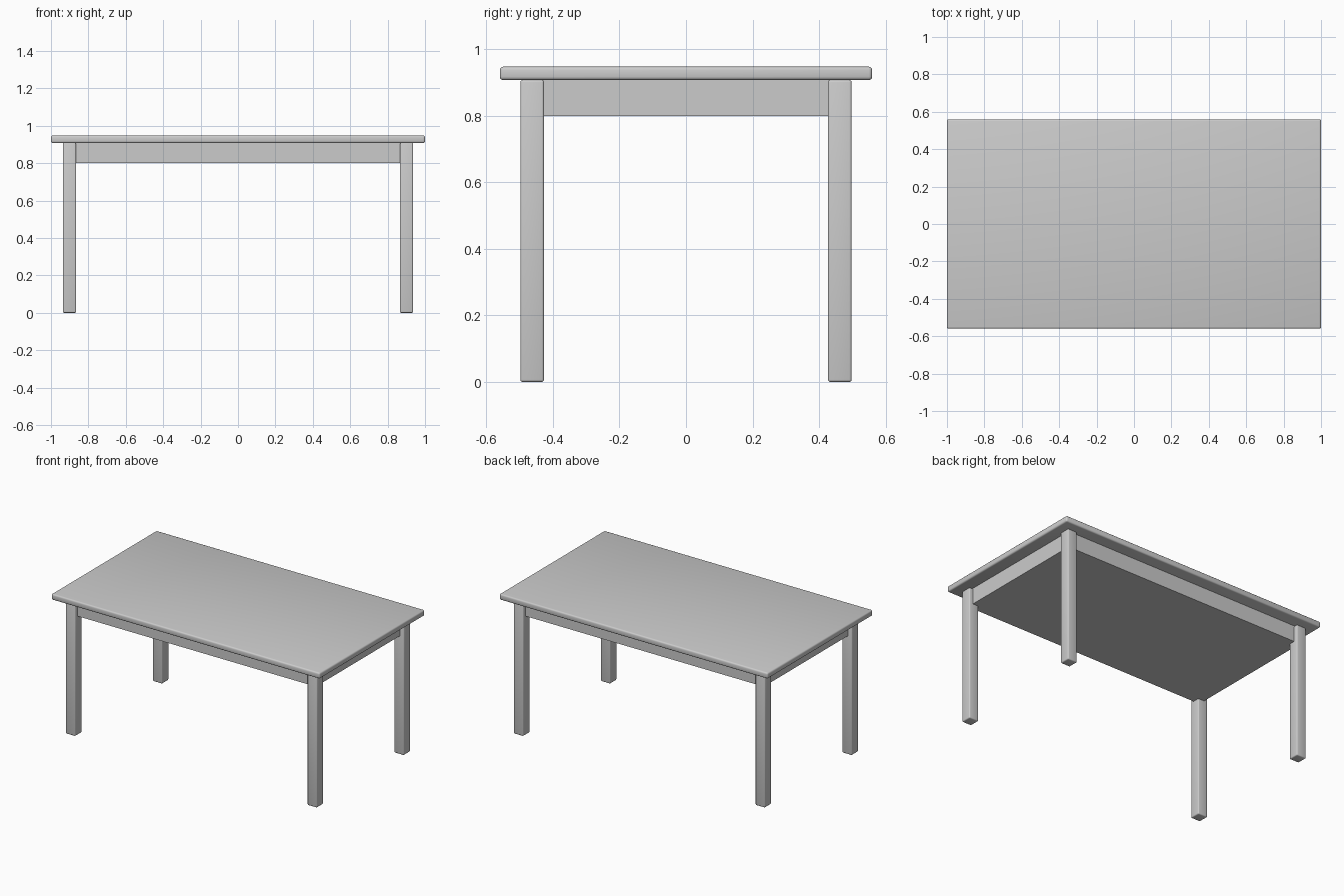
import bpy

cube = bpy.data.objects.get("Cube")
if cube:
    bpy.data.objects.remove(cube, do_unlink=True)

# Single plain grey finish
grey = bpy.data.materials.new("plain_grey")
grey.use_nodes = True
colour = (0.6, 0.6, 0.6, 1)
grey.diffuse_color = colour
grey.node_tree.nodes["Principled BSDF"].inputs["Base Color"].default_value = colour


def box(name, x, y, z, bevel=0):
    """Box between the given (low, high) limits, with optional rounded edges."""
    limits = (x, y, z)
    bpy.ops.mesh.primitive_cube_add(size=1, location=[(a + b) / 2 for a, b in limits])
    part = bpy.context.object
    part.name = name
    part.scale = [b - a for a, b in limits]
    bpy.ops.object.transform_apply(location=False, rotation=False, scale=True)
    part.data.materials.append(grey)
    if bevel:
        mod = part.modifiers.new("rounded_edges", 'BEVEL')
        mod.width = bevel
        mod.segments = 3
        bpy.ops.object.modifier_apply(modifier=mod.name)
        bpy.ops.object.shade_smooth_by_angle()
    return part


top_under = 0.908

# Table top with softened edges
box("table_top", (-1, 1), (-0.56, 0.56), (top_under, 0.948), 0.01)

# Solid apron block, set back slightly from the outer leg faces
box("apron", (-0.91, 0.91), (-0.472, 0.472), (0.8, top_under))

# Four square legs
inner_x, outer_x = 0.865, 0.936
inner_y, outer_y = 0.427, 0.498
for side_x, sx in (("left", 1), ("right", -1)):
    for side_y, sy in (("front", -1), ("back", 1)):
        box(f"{side_y}_{side_x}_leg",
            sorted((sx * inner_x, sx * outer_x)),
            sorted((sy * inner_y, sy * outer_y)),
            (0, top_under), 0.007)
